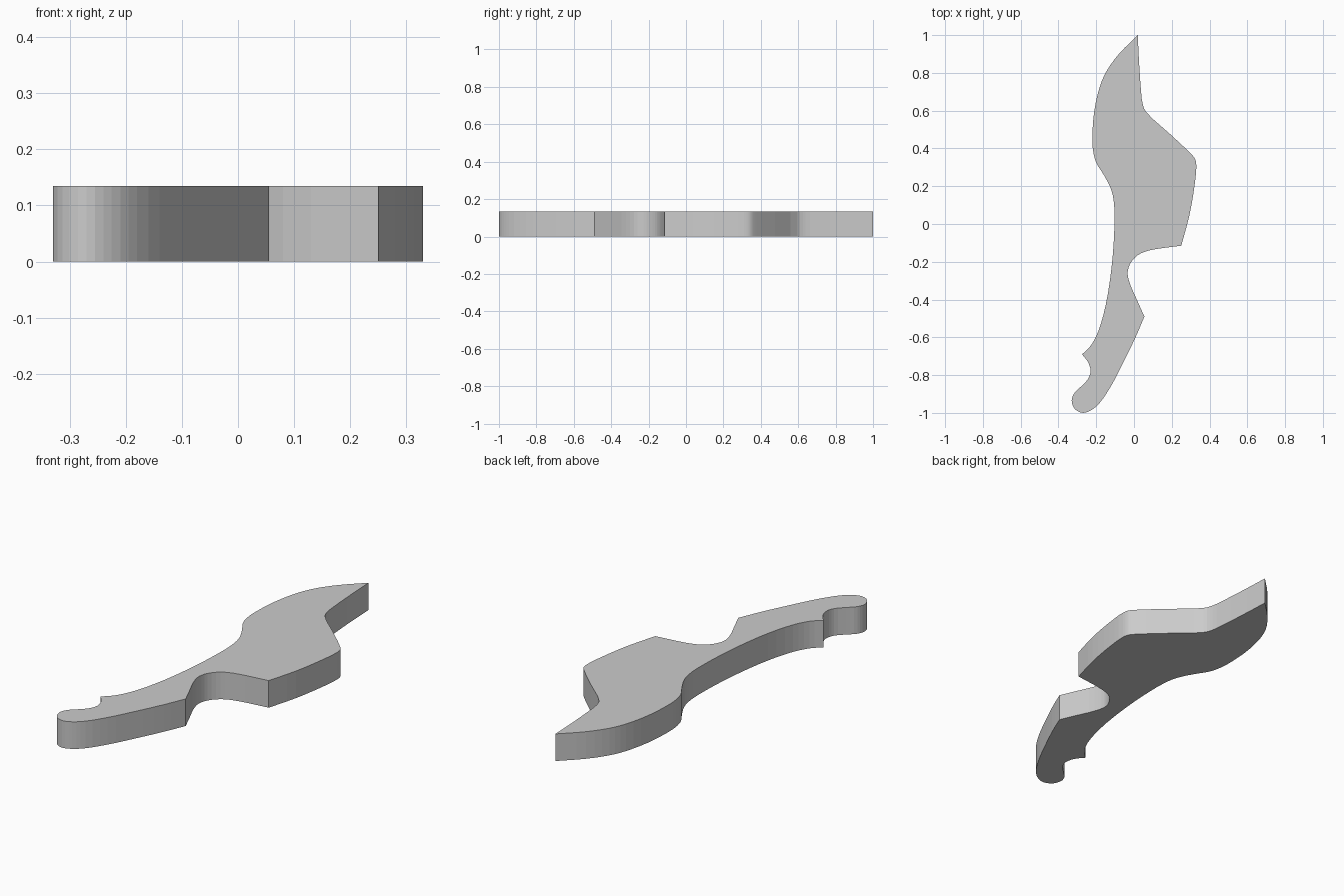
import bpy, bmesh
from mathutils import Vector

if "Cube" in bpy.data.objects:
    bpy.data.objects.remove(bpy.data.objects["Cube"])

THICKNESS = 0.135

# Outline runs between sharp corners, clockwise from the upper tip
runs = [
    # upper right edge and shoulder
    [(0.02, 1.0), (0.026, 0.87), (0.036, 0.72), (0.045, 0.64), (0.063, 0.595),
     (0.19, 0.477), (0.295, 0.378), (0.323, 0.345), (0.33, 0.31), (0.32, 0.2), (0.292, 0.04), (0.25, -0.115)],
    # notch below the shoulder
    [(0.25, -0.115), (0.08, -0.14), (0.02, -0.165), (-0.02, -0.21), (-0.034, -0.26),
     (-0.02, -0.32), (0.015, -0.4), (0.055, -0.49)],
    # lower right edge and rounded end
    [(0.055, -0.49), (0.008, -0.6), (-0.06, -0.74), (-0.12, -0.855), (-0.18, -0.945),
     (-0.225, -0.985), (-0.27, -1.0), (-0.313, -0.98), (-0.33, -0.935), (-0.317, -0.897),
     (-0.28, -0.86), (-0.243, -0.82), (-0.23, -0.78), (-0.242, -0.733), (-0.275, -0.69)],
    # long left edge back to the tip
    [(-0.275, -0.69), (-0.23, -0.645), (-0.19, -0.57), (-0.15, -0.43), (-0.12, -0.24),
     (-0.105, -0.05), (-0.105, 0.1), (-0.12, 0.18), (-0.16, 0.26), (-0.2, 0.325),
     (-0.217, 0.39), (-0.22, 0.47), (-0.21, 0.6), (-0.18, 0.73), (-0.145, 0.81), (-0.08, 0.9), (0.02, 1.0)],
]


def smooth_run(points, steps=3):
    """Curve through the points (centripetal spline), leaving off the last one."""
    p = [Vector(q) for q in points]
    p = [2 * p[0] - p[1]] + p + [2 * p[-1] - p[-2]]
    result = []
    for a, b, c, d in zip(p, p[1:], p[2:], p[3:]):
        t1 = (b - a).length ** 0.5
        t2 = t1 + (c - b).length ** 0.5
        t3 = t2 + (d - c).length ** 0.5
        for i in range(steps):
            t = t1 + (t2 - t1) * i / steps
            ab, bc, cd = a.lerp(b, t / t1), b.lerp(c, (t - t1) / (t2 - t1)), c.lerp(d, (t - t2) / (t3 - t2))
            abc, bcd = ab.lerp(bc, t / t2), bc.lerp(cd, (t - t1) / (t3 - t1))
            result.append(abc.lerp(bcd, (t - t1) / (t2 - t1)))
    return result


# Curved plate: flat outline extruded upwards
bm = bmesh.new()
outline = [q for run in runs for q in smooth_run(run)]
base = bm.faces.new([bm.verts.new((q.x, q.y, 0)) for q in outline])
top = bmesh.ops.extrude_face_region(bm, geom=[base], use_keep_orig=True)
bmesh.ops.translate(bm, vec=(0, 0, THICKNESS),
                    verts=[v for v in top["geom"] if isinstance(v, bmesh.types.BMVert)])
bmesh.ops.recalc_face_normals(bm, faces=bm.faces)
mesh = bpy.data.meshes.new("curved_plate")
bm.to_mesh(mesh)
bm.free()
plate = bpy.data.objects.new("curved_plate", mesh)
bpy.context.collection.objects.link(plate)
